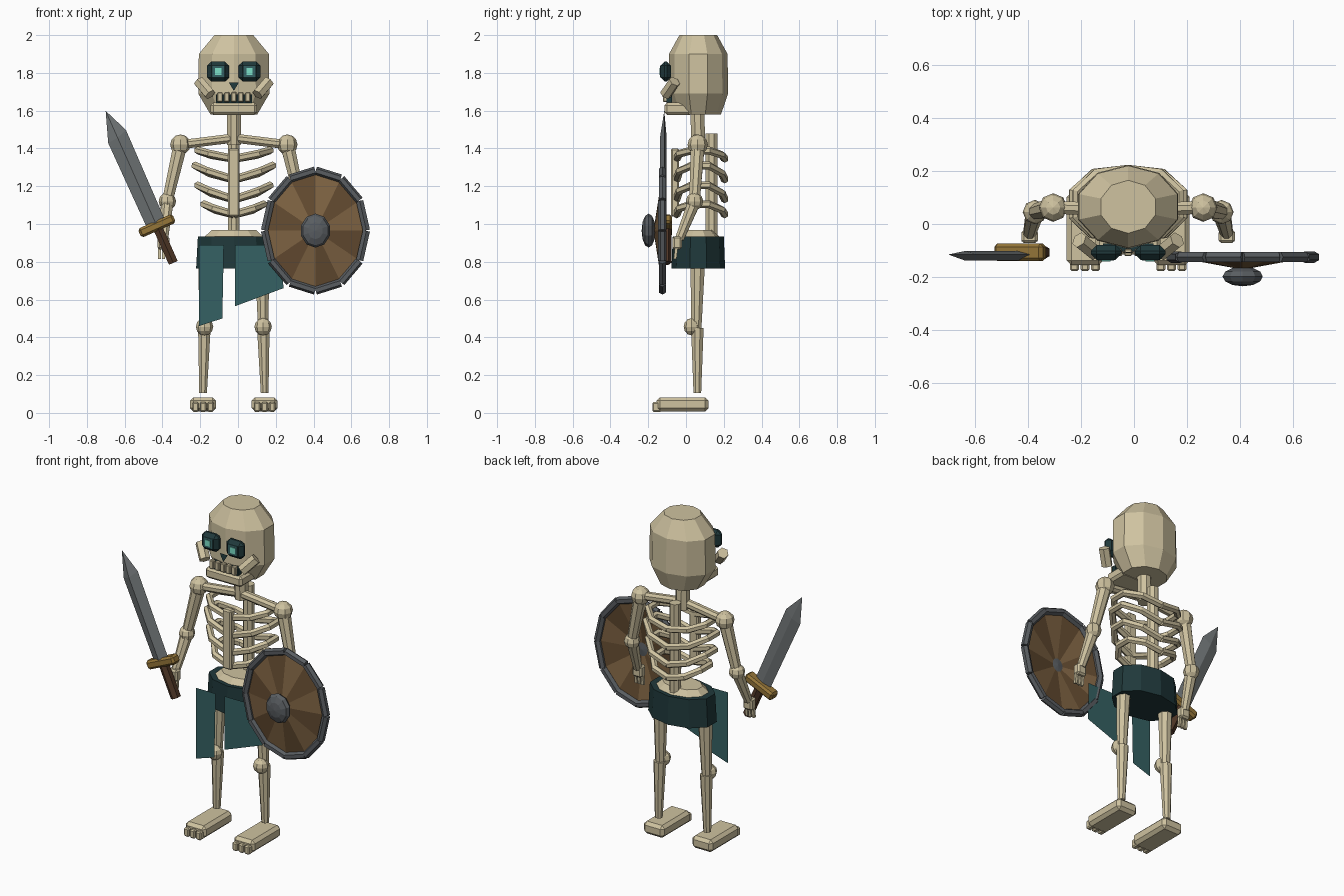
import bpy, bmesh, math
from mathutils import Vector, Matrix, Euler

if "Cube" in bpy.data.objects:
    bpy.data.objects.remove(bpy.data.objects["Cube"], do_unlink=True)

CX = -0.022  # body centre line


def material(name, r, g, b):
    m = bpy.data.materials.new(name)
    m.use_nodes = True
    m.diffuse_color = (r, g, b, 1)
    m.node_tree.nodes["Principled BSDF"].inputs["Base Color"].default_value = (r, g, b, 1)
    return m


BONE = material("bone", 0.62, 0.54, 0.35)
DARK = material("dark_teal", 0.014, 0.04, 0.043)
CLOTH = material("teal_cloth", 0.035, 0.12, 0.125)
GLOW = material("mint_glow", 0.2, 0.75, 0.58)
WOOD = material("light_wood", 0.21, 0.125, 0.055)
WOOD2 = material("dark_wood", 0.125, 0.07, 0.03)
STEEL = material("dark_steel", 0.1, 0.11, 0.12)
BLADE = material("blade_steel", 0.16, 0.175, 0.18)
GOLD = material("brass", 0.3, 0.18, 0.04)
GRIP = material("grip_leather", 0.08, 0.038, 0.02)


def finish(name, bm, *mats):
    bmesh.ops.recalc_face_normals(bm, faces=bm.faces)
    me = bpy.data.meshes.new(name)
    bm.to_mesh(me)
    bm.free()
    for m in mats:
        me.materials.append(m)
    o = bpy.data.objects.new(name, me)
    bpy.context.scene.collection.objects.link(o)
    return o


def skin(name, rings, mat):
    """Bridge equal-sized rings of points and cap both ends."""
    bm = bmesh.new()
    vs = [[bm.verts.new(p) for p in ring] for ring in rings]
    n = len(vs[0])
    for a, b in zip(vs, vs[1:]):
        for i in range(n):
            j = (i + 1) % n
            bm.faces.new((a[i], a[j], b[j], b[i]))
    bm.faces.new(vs[0])
    bm.faces.new(vs[-1])
    return finish(name, bm, mat)


def loft(name, levels, sides, mat, cy):
    """Stack of elliptical rings (z, rx, ry) around the centre line."""
    ang = [math.tau * (i + 0.5) / sides for i in range(sides)]
    return skin(name, [[(CX + rx * math.cos(a), cy + ry * math.sin(a), z) for a in ang]
                       for z, rx, ry in levels], mat)


def tube(name, pts, radii, mat=BONE, sides=8):
    pts = [Vector(p) for p in pts]
    if not isinstance(radii, (list, tuple)):
        radii = [radii] * len(pts)
    rings = []
    for i, p in enumerate(pts):
        d = (pts[min(i + 1, len(pts) - 1)] - pts[max(i - 1, 0)]).normalized()
        ref = Vector((0, 0, 1)) if abs(d.z) < 0.8 else Vector((0, 1, 0))
        u = d.cross(ref).normalized()
        v = d.cross(u)
        rings.append([p + radii[i] * (u * math.cos(a) + v * math.sin(a))
                      for a in (math.tau * (k + 0.5) / sides for k in range(sides))])
    return skin(name, rings, mat)


def box(name, loc, size, mat=BONE, bevel=0.0, rot=(0, 0, 0)):
    bm = bmesh.new()
    bmesh.ops.create_cube(bm, size=1, matrix=Matrix.Diagonal((*size, 1)))
    if bevel:
        bmesh.ops.bevel(bm, geom=bm.edges[:], offset=bevel, segments=1, affect='EDGES')
    bm.transform(Matrix.Translation(loc) @ Euler(rot).to_matrix().to_4x4())
    return finish(name, bm, mat)


def ball(name, loc, size, mat=BONE, seg=8, rings=6, rot=(0, 0, 0)):
    bm = bmesh.new()
    bmesh.ops.create_uvsphere(bm, u_segments=seg, v_segments=rings, radius=1)
    bm.transform(Matrix.Translation(loc) @ Matrix.Diagonal((*size, 1))
                 @ Euler(rot).to_matrix().to_4x4())
    return finish(name, bm, mat)


def plate(name, pts, mat):
    bm = bmesh.new()
    bm.faces.new([bm.verts.new(p) for p in pts])
    return finish(name, bm, mat)


# Skull, jaw, mouth and nose
loft("skull", [(1.58, 0.13, 0.12), (1.69, 0.198, 0.158), (1.9, 0.195, 0.155),
               (2.0, 0.108, 0.1)], 10, BONE, 0.065)
box("jaw", (CX, -0.04, 1.61), (0.245, 0.15, 0.065), BONE, 0.014)
box("mouth", (CX, -0.088, 1.66), (0.19, 0.03, 0.05), DARK)
for i in range(5):
    box("tooth", (CX + (i - 2) * 0.037, -0.108, 1.672), (0.028, 0.026, 0.052), BONE, 0.004)
plate("nose", [(CX - 0.027, -0.105, 1.75), (CX + 0.027, -0.105, 1.75), (CX, -0.11, 1.705)], DARK)

# Spine, breastbone and pelvis
tube("neck", [(CX, 0.06, 1.6), (CX, 0.065, 1.42)], 0.04)
tube("spine", [(CX, 0.135, 1.48), (CX, 0.135, 0.92)], 0.033)
box("breastbone", (CX, -0.058, 1.22), (0.06, 0.044, 0.36), BONE, 0.008)
loft("pelvis", [(0.86, 0.19, 0.12), (0.93, 0.165, 0.115), (0.967, 0.125, 0.08)], 10, BONE, 0.065)

# Loincloth: belt and two torn hanging strips
loft("belt", [(0.765, 0.21, 0.142), (0.935, 0.2, 0.135)], 10, DARK, 0.065)
for pts in ([(-0.206, 0.89), (-0.075, 0.89), (-0.083, 0.5), (-0.206, 0.46)],
            [(-0.015, 0.89), (0.235, 0.89), (0.24, 0.66), (-0.015, 0.565)]):
    plate("cloth_strip", [(x, -0.108, z) for x, z in pts], CLOTH)

# Ribs: front height, height rise at the side, half width
RIBS = [(1.345, 0.045, 0.2), (1.235, 0.075, 0.215), (1.13, 0.075, 0.2), (1.05, 0.055, 0.165)]

for s, side in ((-1, "right"), (1, "left")):
    def at(x, y, z):
        return (CX + s * x, y, z)

    # Face details
    box(side + "_eye_frame", at(0.083, -0.107, 1.807), (0.116, 0.056, 0.106), DARK, 0.022)
    box(side + "_eye_ring", at(0.083, -0.134, 1.807), (0.06, 0.008, 0.062), CLOTH)
    box(side + "_eye_glow", at(0.083, -0.137, 1.807), (0.034, 0.008, 0.036), GLOW)
    tube(side + "_cheekbone", [at(0.185, -0.06, 1.755), at(0.125, -0.108, 1.685)], 0.032, sides=6)

    # Rib cage
    for z, rise, w in RIBS:
        tube(side + "_rib", [at(0.0, -0.05, z), at(w * 0.65, -0.035, z + rise * 0.6),
                             at(w * 0.96, 0.03, z + rise), at(w * 0.96, 0.12, z + rise),
                             at(w * 0.6, 0.19, z + rise * 0.45), at(0.0, 0.205, z)],
             0.021, sides=6)

    # Shoulder and arm
    shoulder, elbow = at(0.283, 0.062, 1.42), at(0.352, 0.045, 1.12)
    wrist = at(0.372, -0.035, 0.92)
    tube(side + "_collarbone", [at(0.0, 0.055, 1.455), shoulder], 0.026)
    ball(side + "_shoulder", shoulder, (0.054, 0.054, 0.054))
    tube(side + "_upper_arm", [shoulder, elbow], [0.04, 0.03])
    ball(side + "_elbow", elbow, (0.046, 0.046, 0.046))
    tube(side + "_forearm", [elbow, wrist], [0.036, 0.025])
    box(side + "_hand", at(0.372, -0.047, 0.9), (0.062, 0.05, 0.07), BONE, 0.01)
    for k in (-1, 0, 1):
        tube(side + "_finger", [at(0.372 + k * 0.022, -0.05, 0.88),
                                at(0.372 + k * 0.022, -0.058, 0.815)], 0.011, sides=4)

    # Leg
    tube(side + "_thigh", [at(0.15, 0.062, 0.8), at(0.155, 0.055, 0.45)], [0.042, 0.029])
    ball(side + "_knee", at(0.155, 0.03, 0.456), (0.046, 0.042, 0.046))
    tube(side + "_shin", [at(0.156, 0.06, 0.45), at(0.163, 0.06, 0.105)], [0.036, 0.022])

    # Foot with three toes
    box(side + "_foot", at(0.163, -0.018, 0.045), (0.138, 0.275, 0.075), BONE, 0.018)
    for k in (-1, 0, 1):
        box(side + "_toe", at(0.163 + k * 0.04, -0.153, 0.032), (0.034, 0.05, 0.052), BONE, 0.007)

# Sword, built along a tilted axis
tilt = math.radians(24)


def sword_point(across, along, y):
    return (-0.442 + across * math.cos(tilt) - along * math.sin(tilt), y,
            1.018 + across * math.sin(tilt) + along * math.cos(tilt))


bm = bmesh.new()
edge = [bm.verts.new(sword_point(a, l, -0.115)) for a, l in
        ((-0.052, -0.03), (0.052, -0.03), (0.057, 0.5), (0.0, 0.636), (-0.057, 0.475))]
for y in (-0.138, -0.102):
    low, high = (bm.verts.new(sword_point(0, l, y)) for l in (-0.03, 0.48))
    bm.faces.new((edge[1], edge[2], high, low))
    bm.faces.new((edge[4], edge[0], low, high))
    bm.faces.new((edge[2], edge[3], high))
    bm.faces.new((edge[3], edge[4], high))
finish("sword_blade", bm, BLADE)
box("sword_guard", sword_point(0, -0.03, -0.107), (0.2, 0.066, 0.052), GOLD, 0.012, (0, -tilt, 0))
tube("sword_grip", [sword_point(0, -0.04, -0.107), sword_point(0, -0.245, -0.107)],
     0.029, GRIP, 6)

# Shield: coned planks, segmented rim and boss
SX, SZ, N = 0.41, 0.965, 12


def shield_point(i, scale, y):
    a = math.tau * i / N
    return Vector((SX + 0.27 * scale * math.sin(a), y, SZ + 0.318 * scale * math.cos(a)))


bm = bmesh.new()
tip = bm.verts.new((SX, -0.172, SZ))
ring = [bm.verts.new(shield_point(i, 0.99, -0.123)) for i in range(N)]
for i in range(N):
    bm.faces.new((tip, ring[i], ring[(i + 1) % N])).material_index = i % 2
finish("shield_planks", bm, WOOD, WOOD2)
for i in range(N):
    a, b = shield_point(i, 1, -0.125), shield_point(i + 1, 1, -0.125)
    tube("shield_rim", [a.lerp(b, 0.01), a.lerp(b, 0.99)], 0.022, STEEL, 6)
ball("shield_boss", (SX, -0.198, SZ), (0.08, 0.037, 0.09), STEEL, 10, 6, (math.pi / 2, 0, 0))
